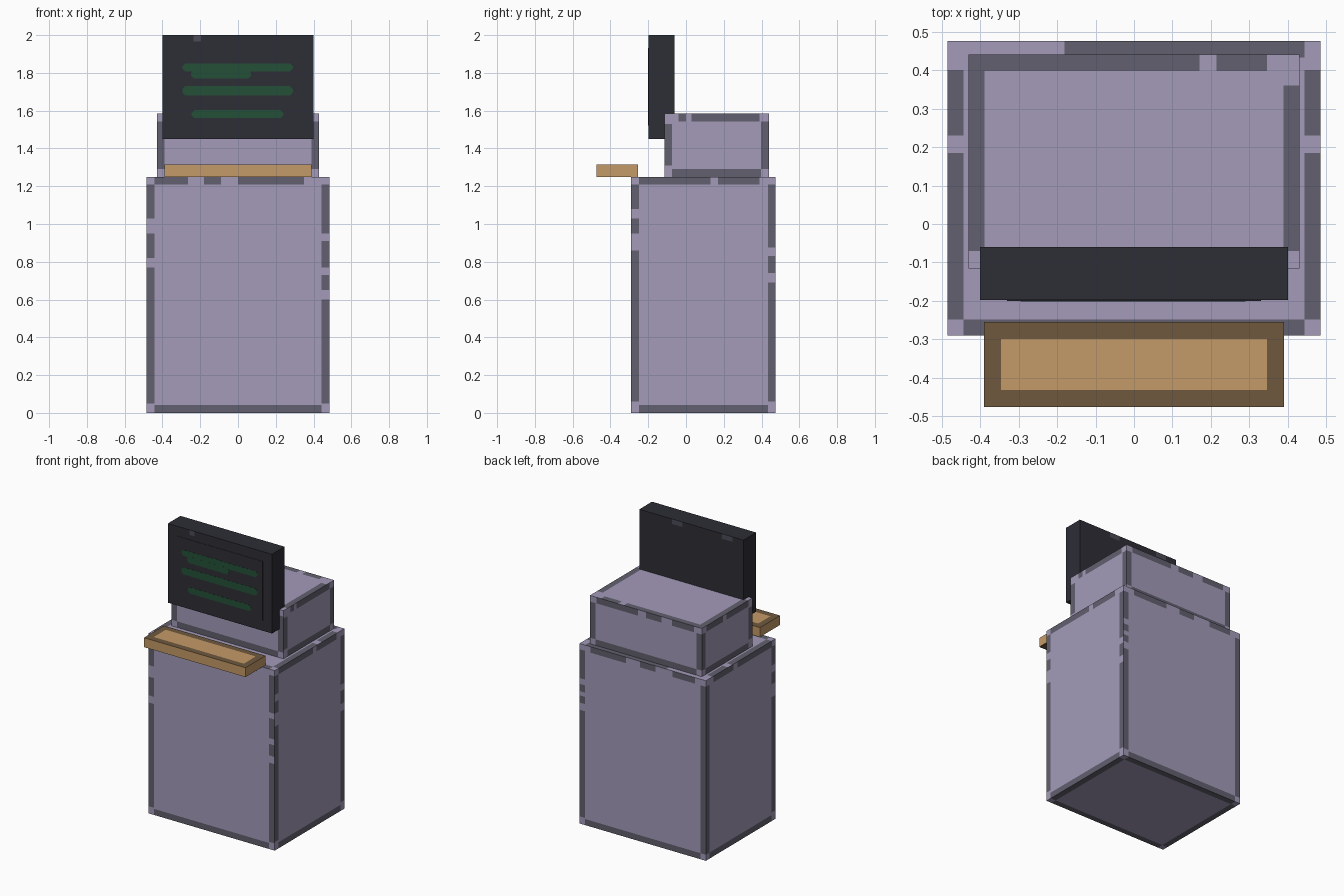
import bpy, bmesh
from mathutils import Vector

if "Cube" in bpy.data.objects:
    bpy.data.objects.remove(bpy.data.objects["Cube"])


def material(name, rgb):
    def lin(c):
        c /= 255
        return c / 12.92 if c <= 0.04045 else ((c + 0.055) / 1.055) ** 2.4
    m = bpy.data.materials.new(name)
    m.diffuse_color = (*[lin(c) for c in rgb], 1)
    m.use_nodes = True
    m.node_tree.nodes["Principled BSDF"].inputs["Base Color"].default_value = m.diffuse_color
    return m


LAVENDER = material("lavender", (163, 155, 185))
GREY = material("worn grey", (98, 96, 110))
TAN = material("tan", (197, 155, 104))
BROWN = material("brown", (110, 89, 62))
DARK = material("dark slate", (45, 45, 54))
NOTCH = material("slate scuff", (76, 75, 88))
GREEN = material("screen green", (35, 80, 55))

SIDES = {"left": (0, 0), "right": (0, 1), "front": (1, 0),
         "back": (1, 1), "bottom": (2, 0), "top": (2, 1)}


def finish(name, bm, mats):
    me = bpy.data.meshes.new(name)
    bm.to_mesh(me)
    bm.free()
    for m in mats:
        me.materials.append(m)
    ob = bpy.data.objects.new(name, me)
    bpy.context.collection.objects.link(ob)
    return ob


def panelled_box(name, lo, hi, mats, border, runs=None, framed=SIDES, full_corners=False):
    """Box whose sides are cut into a panel and a border strip.
    runs[side][edge] lists the border-coloured stretches along an edge
    (L/R = low/high first axis, B/T = low/high second axis)."""
    runs = runs or {}
    bm = bmesh.new()
    for side, (axis, end) in SIDES.items():
        a, b = [i for i in range(3) if i != axis]
        pad = 0 if full_corners else border
        along_a = [(lo[a] + pad, hi[a] - pad)]
        along_b = [(lo[b] + pad, hi[b] - pad)]
        edge = {"L": along_b, "R": along_b, "B": along_a, "T": along_a}
        edge.update(runs.get(side, {}))
        if side not in framed:
            edge = dict.fromkeys("LRBT", [])
        us = {lo[a], hi[a]}
        vs = {lo[b], hi[b]}
        if side in framed:
            us |= {lo[a] + border, hi[a] - border}
            vs |= {lo[b] + border, hi[b] - border}
        us |= {p for k in "BT" for r in edge[k] for p in r}
        vs |= {p for k in "LR" for r in edge[k] for p in r}
        us, vs = sorted(us), sorted(vs)
        out = Vector((0, 0, 0))
        out[axis] = 1 if end else -1

        def inside(c, stretches):
            return any(s < c < e for s, e in stretches)

        for u0, u1 in zip(us, us[1:]):
            for v0, v1 in zip(vs, vs[1:]):
                if u1 - u0 < 1e-6 or v1 - v0 < 1e-6:
                    continue
                corners = []
                for u, v in ((u0, v0), (u1, v0), (u1, v1), (u0, v1)):
                    p = [0, 0, 0]
                    p[axis], p[a], p[b] = (hi if end else lo)[axis], u, v
                    corners.append(bm.verts.new(p))
                f = bm.faces.new(corners)
                f.normal_update()
                if f.normal.dot(out) < 0:
                    f.normal_flip()
                u, v = (u0 + u1) / 2, (v0 + v1) / 2
                f.material_index = int(
                    (u < lo[a] + border and inside(v, edge["L"])) or
                    (u > hi[a] - border and inside(v, edge["R"])) or
                    (v < lo[b] + border and inside(u, edge["B"])) or
                    (v > hi[b] - border and inside(u, edge["T"])))
    bmesh.ops.remove_doubles(bm, verts=bm.verts, dist=1e-5)
    return finish(name, bm, mats)


def plate(name, x0, x1, z0, z1, y, thick, mat, cut=0.0):
    """Thin upright plate with clipped corners, from y forward by thick."""
    bm = bmesh.new()
    if cut:
        pts = [(x0 + cut, z0), (x1 - cut, z0), (x1, z0 + cut), (x1, z1 - cut),
               (x1 - cut, z1), (x0 + cut, z1), (x0, z1 - cut), (x0, z0 + cut)]
    else:
        pts = [(x0, z0), (x1, z0), (x1, z1), (x0, z1)]
    f = bm.faces.new([bm.verts.new((x, y, z)) for x, z in pts])
    ext = bmesh.ops.extrude_face_region(bm, geom=[f])
    moved = [g for g in ext["geom"] if isinstance(g, bmesh.types.BMVert)]
    bmesh.ops.translate(bm, verts=moved, vec=(0, -thick, 0))
    bmesh.ops.recalc_face_normals(bm, faces=bm.faces)
    return finish(name, bm, [mat])


# Main cabinet with worn edge strips
side_front = [(0.06, 0.86), (0.95, 1.03), (1.08, 1.21)]
side_top = [(-0.25, 0.13), (0.17, 0.39)]
panelled_box("cabinet", (-0.485, -0.29, 0), (0.485, 0.475, 1.25), [LAVENDER, GREY], 0.042, {
    "front": {"L": [(0.05, 0.77), (0.82, 0.95), (1.03, 1.21)],
              "R": [(0.05, 0.60), (0.65, 0.73), (0.77, 0.91), (0.95, 1.21)],
              "T": [(-0.443, -0.265), (-0.18, -0.09), (0, 0.35)]},
    "right": {"L": side_front, "T": side_top,
              "R": [(0.06, 0.69), (0.74, 0.83), (0.875, 1.21)]},
    "left": {"L": side_front, "T": side_top},
    "back": {"R": [(0.05, 0.79), (0.84, 0.89), (0.92, 0.97), (1.01, 1.21)],
             "T": [(-0.40, -0.23), (-0.10, 0.02), (0.13, 0.40)]},
    "top": {"L": [(-0.248, 0.185), (0.23, 0.40)], "R": [(-0.248, 0.185), (0.23, 0.40)],
            "T": [(-0.18, 0.443)]},
})

# Upper housing
panelled_box("upper_housing", (-0.43, -0.115, 1.25), (0.43, 0.44, 1.585), [LAVENDER, GREY], 0.042, {
    "right": {"L": [(1.31, 1.53)], "T": [(-0.04, 0.0), (0.03, 0.39)]},
    "left": {"L": [(1.31, 1.53)], "T": [(-0.07, 0.17), (0.21, 0.39)]},
    "back": {"T": [(-0.37, -0.20), (-0.12, 0.0), (0.06, 0.38)]},
    "top": {"L": [(-0.07, 0.44)], "R": [(-0.07, 0.36)],
            "T": [(-0.43, 0.17), (0.215, 0.345)]},
})

# Keyboard tray with brown rim
panelled_box("keyboard_tray", (-0.39, -0.475, 1.25), (0.39, -0.255, 1.315), [TAN, BROWN], 0.044,
             framed=("top", "bottom"), full_corners=True)

# Monitor with scuffs along its top edge
none = {"L": [], "R": [], "B": []}
panelled_box("monitor", (-0.40, -0.198, 1.45), (0.40, -0.06, 2.0), [DARK, NOTCH], 0.035, {
    "front": {**none, "T": [(-0.235, -0.195)]},
    "back": {**none, "T": [(0.07, 0.15), (-0.315, -0.235)]},
}, framed=("front", "back"))

# Screen and its glowing lines
plate("screen", -0.33, 0.33, 1.522, 1.932, -0.198, 0.002, DARK)
for i, (x0, x1, z0, z1) in enumerate([(-0.295, 0.29, 1.808, 1.85), (-0.25, 0.07, 1.77, 1.815),
                                      (-0.295, 0.29, 1.68, 1.73), (-0.245, 0.24, 1.56, 1.603)]):
    plate(f"screen_line_{i + 1}", x0, x1, z0, z1, -0.2, 0.001 + 0.0004 * (i == 1), GREEN, 0.015)
